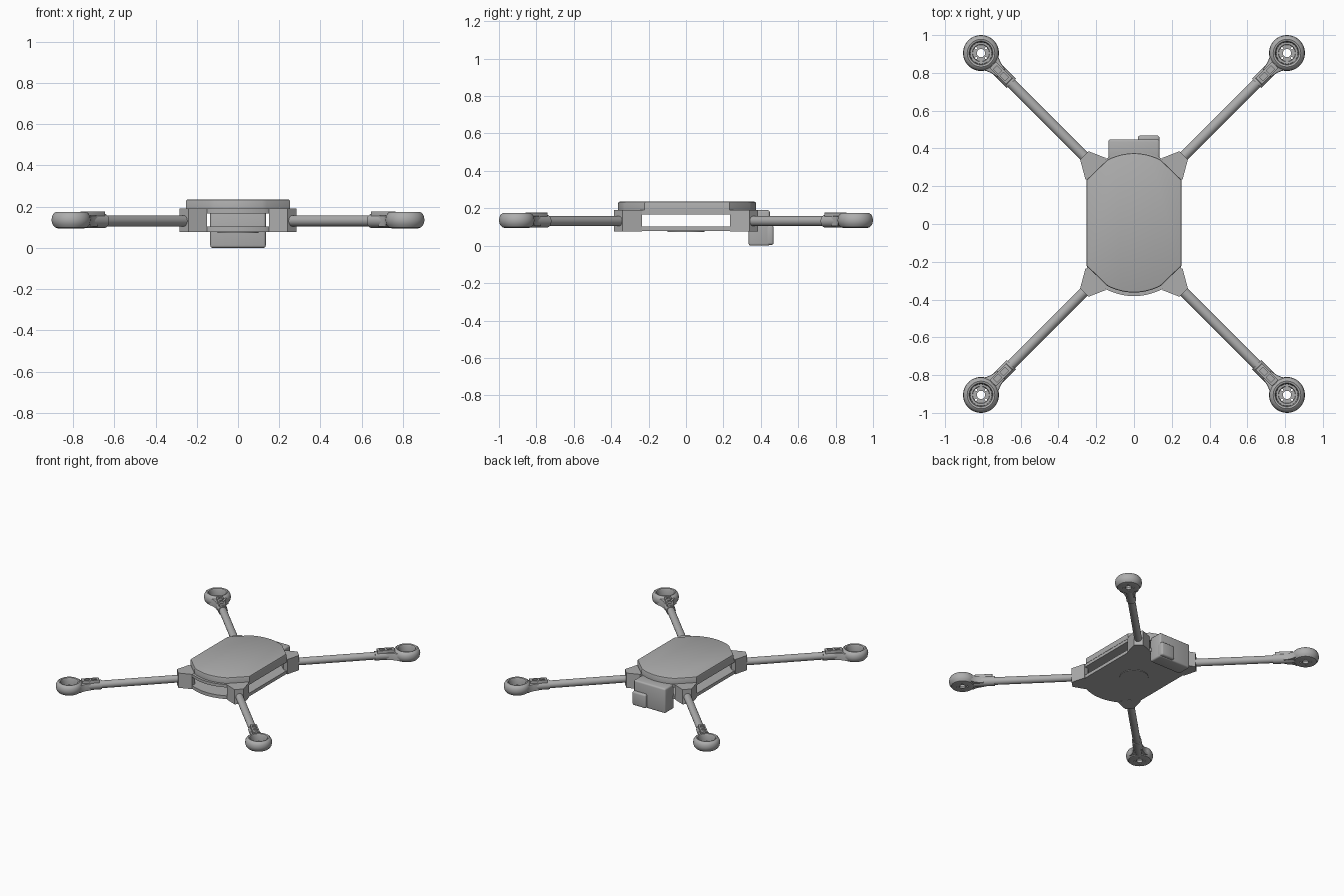
import bpy, bmesh, math
from mathutils import Matrix, Vector

if "Cube" in bpy.data.objects:
    bpy.data.objects.remove(bpy.data.objects["Cube"], do_unlink=True)

grey = bpy.data.materials.new("plain_grey")
grey.use_nodes = True
grey.diffuse_color = (0.42, 0.42, 0.42, 1)
grey.node_tree.nodes["Principled BSDF"].inputs["Base Color"].default_value = grey.diffuse_color

# Local arm frame: origin under the motor, +x pointing outward along the arm
ARM = Matrix.Translation((0.81, 0.905, 0)) @ Matrix.Rotation(math.radians(45), 4, "Z")
ARM_Z = 0.131


def make(name, bm):
    bmesh.ops.recalc_face_normals(bm, faces=bm.faces)
    mesh = bpy.data.meshes.new(name)
    bm.to_mesh(mesh)
    bm.free()
    ob = bpy.data.objects.new(name, mesh)
    bpy.context.collection.objects.link(ob)
    mesh.materials.append(grey)
    return ob


def activate(ob):
    bpy.ops.object.select_all(action="DESELECT")
    ob.select_set(True)
    bpy.context.view_layer.objects.active = ob


def smooth(ob):
    activate(ob)
    bpy.ops.object.shade_smooth_by_angle(angle=math.radians(32))
    return ob


def four_fold(ob, matrix=Matrix()):
    """Move a part into one quadrant and mirror it to the other three."""
    ob.data.transform(matrix)
    smooth(ob)
    mod = ob.modifiers.new("Mirror", "MIRROR")
    mod.use_axis = (True, True, False)
    mod.use_mirror_merge = False
    return ob


def cut(ob, cutter):
    mod = ob.modifiers.new("Cut", "BOOLEAN")
    mod.operation, mod.object, mod.solver = "DIFFERENCE", cutter, "EXACT"
    activate(ob)
    bpy.ops.object.modifier_apply(modifier=mod.name)
    bpy.data.objects.remove(cutter, do_unlink=True)


def prism(name, points, z0, z1, bevel=0.0):
    """Extrude an outline, optionally rounding its top rim."""
    bm = bmesh.new()
    face = bm.faces.new([bm.verts.new((x, y, z0)) for x, y in points])
    ext = bmesh.ops.extrude_face_region(bm, geom=[face])
    top = [v for v in ext["geom"] if isinstance(v, bmesh.types.BMVert)]
    bmesh.ops.translate(bm, verts=top, vec=(0, 0, z1 - z0))
    if bevel:
        rim = [e for e in bm.edges if all(v in top for v in e.verts)]
        bmesh.ops.bevel(bm, geom=rim, offset=bevel, segments=2, profile=0.5, affect="EDGES")
    return make(name, bm)


def box(name, lo, hi, bevel=0.0):
    lo, hi = Vector(lo), Vector(hi)
    bm = bmesh.new()
    bmesh.ops.create_cube(bm, size=1)
    for v in bm.verts:
        v.co = (lo + hi) / 2 + v.co * (hi - lo)
    if bevel:
        bmesh.ops.bevel(bm, geom=bm.edges[:], offset=bevel, segments=3, profile=0.5, affect="EDGES")
    return make(name, bm)


def tube(name, x0, x1, radius):
    """Cylinder lying along the local arm axis."""
    bm = bmesh.new()
    turn = Matrix.Translation(((x0 + x1) / 2, 0, ARM_Z)) @ Matrix.Rotation(math.pi / 2, 4, "Y")
    bmesh.ops.create_cone(bm, cap_ends=True, segments=32, radius1=radius, radius2=radius,
                          depth=abs(x1 - x0), matrix=turn)
    return make(name, bm)


def disc(name, x, y, z0, z1, radius, segments=48):
    bm = bmesh.new()
    bmesh.ops.create_cone(bm, cap_ends=True, segments=segments, radius1=radius, radius2=radius,
                          depth=z1 - z0, matrix=Matrix.Translation((x, y, (z0 + z1) / 2)))
    return make(name, bm)


def hull_outline(width, side, bow_x, bow_y, bulge, shift=0.0):
    """Straight sides, chamfered corners and softly bowed ends."""
    steps = 12
    back = [(width, side)]
    for i in range(steps + 1):
        t = 1 - 2 * i / steps
        back.append((bow_x * t, bow_y + bulge * (1 - t * t)))
    back.append((-width, side))
    front = [(-x, -y) for x, y in back]
    return [(x, y + shift) for x, y in back + front]


# Body: two plates with an open gap, and a rounded lid
plate = hull_outline(0.25, 0.235, 0.15, 0.345, 0.037)
smooth(prism("bottom_plate", plate, 0.078, 0.103))
smooth(prism("upper_plate", plate, 0.168, 0.19))
lid = hull_outline(0.252, 0.227, 0.14, 0.335, 0.034, 0.006)
smooth(prism("top_lid", lid, 0.19, 0.235, 0.008))
smooth(disc("belly_disc", 0, 0, 0.073, 0.08, 0.1))

# Corner blocks that hold the arms
corner = [(0.24, 0.385), (0.285, 0.34), (0.257, 0.235), (0.22, 0.24), (0.15, 0.31), (0.15, 0.35)]
four_fold(prism("corner_block", corner, 0.077, 0.191))

# Camera housing at the back
smooth(box("camera_housing", (-0.135, 0.335, 0), (0.135, 0.448, 0.19), 0.012))
smooth(box("camera_bump", (0.02, 0.41, 0.004), (0.135, 0.468, 0.11), 0.012))

# Arm tubes and the sleeves at their outer ends
four_fold(tube("arm_tube", -0.8, -0.12, 0.027), ARM)
four_fold(tube("arm_sleeve", -0.228, -0.07, 0.034), ARM)

# Flared neck joining sleeve and motor cup
neck = [(-0.15, 0.03), (-0.11, 0.038), (-0.085, 0.048), (-0.064, 0.066)]
neck += [(x, -y) for x, y in reversed(neck)]
four_fold(prism("motor_neck", neck, 0.105, 0.158, 0.008), ARM)

# Raised clip with two pockets
clip = box("sleeve_clip", (-0.212, -0.024, 0.13), (-0.088, 0.024, 0.177), 0.003)
for x in (-0.175, -0.125):
    cut(clip, box("pocket_cutter", (x - 0.018, -0.013, 0.167), (x + 0.018, 0.013, 0.2)))
four_fold(clip, ARM)

# Motor cup: lathed ring with a shaft hole and four screw holes
profile = [(0.022, 0.097), (0.06, 0.094), (0.078, 0.099), (0.09, 0.114), (0.095, 0.134),
           (0.092, 0.154), (0.084, 0.168), (0.073, 0.175), (0.063, 0.172), (0.058, 0.16),
           (0.057, 0.12), (0.046, 0.119), (0.044, 0.112), (0.022, 0.112)]
bm = bmesh.new()
ring = [bm.verts.new((r, 0, z)) for r, z in profile]
edges = [bm.edges.new((ring[i - 1], ring[i])) for i in range(len(ring))]
bmesh.ops.spin(bm, geom=ring + edges, cent=(0, 0, 0), axis=(0, 0, 1), angle=2 * math.pi, steps=48)
bmesh.ops.remove_doubles(bm, verts=bm.verts, dist=0.0001)
cup = make("motor_cup", bm)
for i in range(4):
    a = i * math.pi / 2
    cut(cup, disc("screw_cutter", 0.036 * math.cos(a), 0.036 * math.sin(a), 0.08, 0.13, 0.006, 12))
four_fold(cup, ARM)
